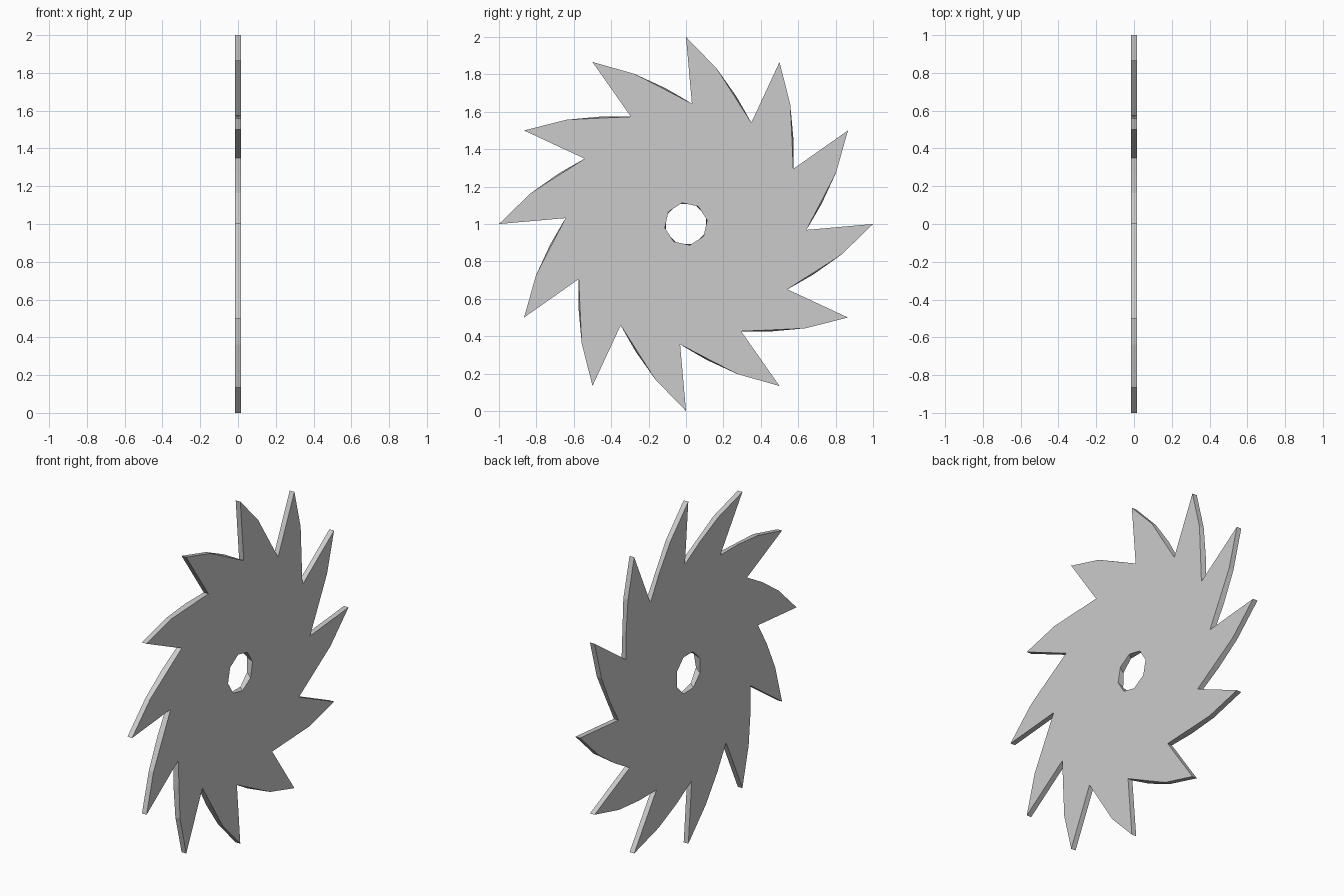
import bpy, bmesh
from math import sin, cos, radians
from mathutils import Vector

if "Cube" in bpy.data.objects:
    bpy.data.objects.remove(bpy.data.objects["Cube"])

TEETH, HALF = 12, 0.015


def polar(deg, r):
    return Vector((r * cos(radians(deg)), r * sin(radians(deg))))


def outline(bulge):
    # each tooth: tip, two points down its curved back, root
    pts = []
    for i in range(TEETH):
        a = 90 - i * 360 / TEETH
        shoulder, root = polar(a - 11.1, 0.848), polar(a - 32.8, 0.645)
        back = shoulder.lerp(root, 0.55)
        pts += [polar(a, 1.0), shoulder, back + back.normalized() * bulge, root]
    return pts


def bore(phase):
    return [polar(phase - 45 * i, 0.115) for i in range(8)]


bm = bmesh.new()


def add_loop(pts, x):
    vs = [bm.verts.new((x, p.x, p.y + 1)) for p in pts]
    es = [bm.edges.new((vs[i - 1], vs[i])) for i in range(len(vs))]
    return vs, es


def add_wall(a, b):
    for i in range(len(a)):
        bm.faces.new((a[i - 1], a[i], b[i], b[i - 1]))


# the two flat sides, each a toothed disc with an octagonal bore
sides = []
for x, bulge, phase in ((HALF, 0, 10), (-HALF, 0.01, 22)):
    rim, rim_edges = add_loop(outline(bulge), x)
    hole, hole_edges = add_loop(bore(phase), x)
    bmesh.ops.triangle_fill(bm, use_beauty=True, edges=rim_edges + hole_edges)
    sides.append((rim, hole))

# tooth edges and bore wall
add_wall(sides[0][0], sides[1][0])
add_wall(sides[0][1], sides[1][1])
bmesh.ops.recalc_face_normals(bm, faces=bm.faces[:])

mesh = bpy.data.meshes.new("saw_blade")
bm.to_mesh(mesh)
bm.free()
blade = bpy.data.objects.new("saw_blade", mesh)
bpy.context.collection.objects.link(blade)
